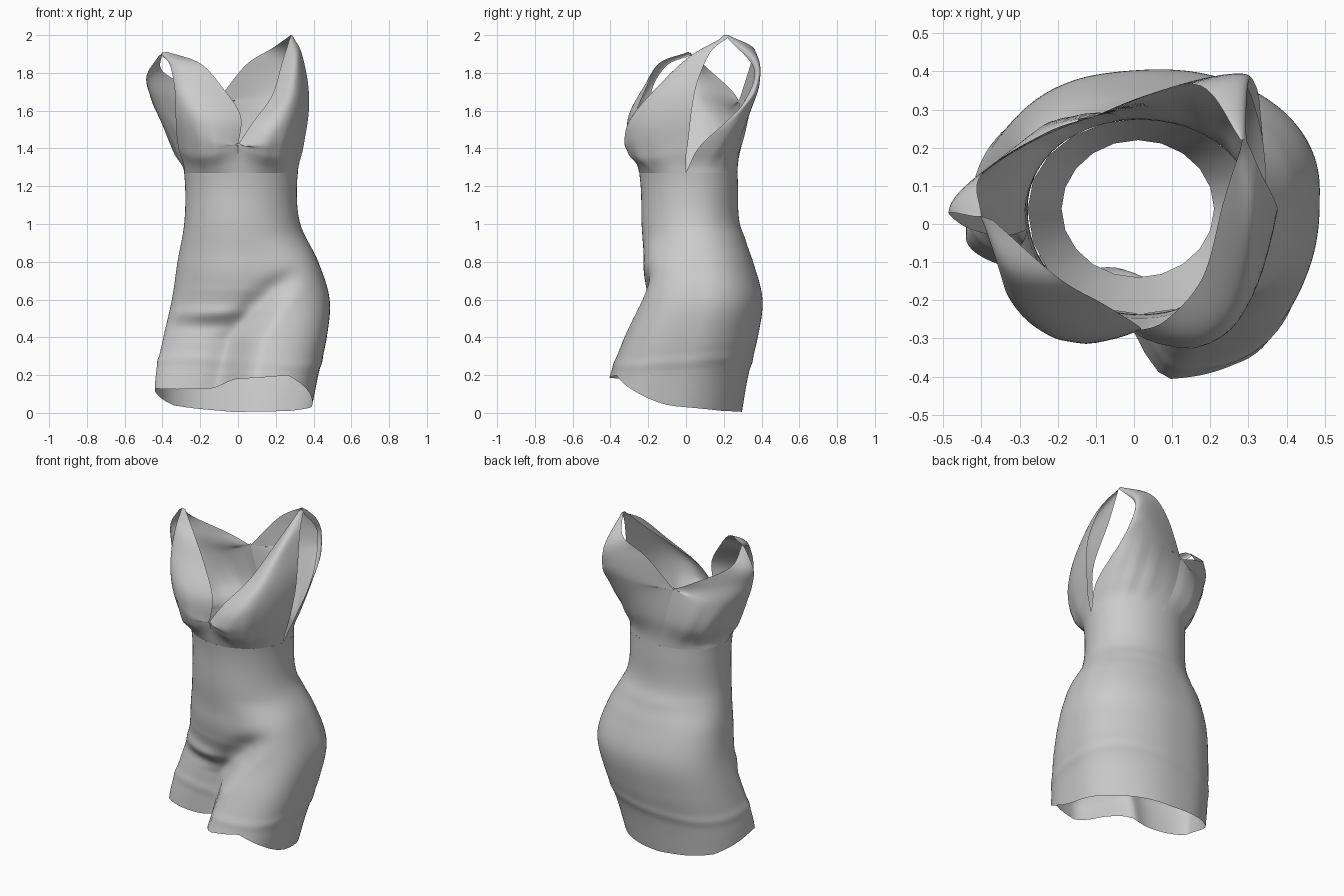
import bpy
import math
from mathutils import Vector

cube = bpy.data.objects.get("Cube")
if cube:
    bpy.data.objects.remove(cube, do_unlink=True)

fabric = bpy.data.materials.new("grey_fabric")
fabric.use_nodes = True
GREY = (0.6, 0.6, 0.6, 1)
fabric.diffuse_color = GREY
fabric.node_tree.nodes["Principled BSDF"].inputs["Base Color"].default_value = GREY


def spline(points, t):
    """Smooth curve through evenly spaced points, t from 0 to 1."""
    last = len(points) - 1
    i = min(int(t * last), last - 1)
    f = t * last - i
    b, c = Vector(points[i]), Vector(points[i + 1])
    a = Vector(points[i - 1]) if i > 0 else b * 2 - c
    d = Vector(points[i + 2]) if i + 2 <= last else c * 2 - b
    return b + (c - a) * f / 2 + (a * 2 - b * 5 + c * 4 - d) * f * f / 2 \
        + (b * 3 - a - c * 3 + d) * f ** 3 / 2


def table(keys, x):
    """Linear lookup in a list of (key, value) pairs."""
    if x <= keys[0][0]:
        return keys[0][1]
    for (k, v), (k2, v2) in zip(keys, keys[1:]):
        if x <= k2:
            return v + (v2 - v) * (x - k) / (k2 - k)
    return keys[-1][1]


def smooth(low, high, x):
    f = max(0, min(1, (x - low) / (high - low)))
    return f * f * (3 - 2 * f)


def bump(x, centre, width):
    return math.exp(-((x - centre) / width) ** 2)


def sheet(name, rows, closed=False):
    """Mesh surface from equal rows of points."""
    n = len(rows[0])
    faces = []
    for r in range(len(rows) - 1):
        for c in range(n if closed else n - 1):
            e = (c + 1) % n
            faces.append((r * n + c, r * n + e, (r + 1) * n + e, (r + 1) * n + c))
    mesh = bpy.data.meshes.new(name)
    mesh.from_pydata([p for row in rows for p in row], [], faces)
    mesh.update()
    mesh.materials.append(fabric)
    obj = bpy.data.objects.new(name, mesh)
    bpy.context.collection.objects.link(obj)
    bpy.ops.object.select_all(action="DESELECT")
    obj.select_set(True)
    bpy.context.view_layer.objects.active = obj
    bpy.ops.object.shade_smooth_by_angle(angle=math.radians(60))
    return obj


# Skirt: extents at even heights from hem to underbust: right, left, front, back
OUTLINE = [
    (-.445, .385, -.46, .295), (-.435, .425, -.405, .33), (-.395, .47, -.33, .38),
    (-.35, .485, -.25, .405), (-.32, .425, -.225, .355), (-.285, .33, -.235, .285),
    (-.28, .312, -.24, .275), (-.3, .335, -.265, .272),
]
TOP = 1.27
# Hem height around the body, in degrees from the left side towards the back
HEM = [(0, .035), (45, .01), (90, .005), (135, .04), (180, .13), (225, .125),
       (255, .13), (270, .18), (300, .2), (330, .12), (360, .035)]
# Edge of the raised thigh, and depth of the other leg, by height
CREASE = [(.1, -.08), (.4, -.01), (.55, .1), (.78, .32)]
REAR_LEG = [(.1, -.15), (.4, -.14), (.5, -.165), (.65, -.21), (.8, -.225)]


def skirt_point(angle, t):
    hem = table(HEM, math.degrees(angle) % 360)
    z = hem + (TOP - hem) * t
    x0, x1, y0, y1 = spline(OUTLINE, z / 1.4)
    cx, cy = (x0 + x1) / 2, (y0 + y1) / 2 + .02
    c, s = math.cos(angle), math.sin(angle)
    low = 1 - smooth(.75, .95, z)
    # The thigh is boxier in front, the other hip boxier behind
    power = 2.05 + low * (.85 * smooth(-.2, .3, c) if s < 0 else .4 * smooth(0, .4, -c))
    x = cx + (x1 - x0) / 2 * math.copysign(abs(c) ** (2 / power), c)
    side = math.copysign(abs(s) ** (2 / power), s)
    y = cy + side * ((y1 - cy) if s > 0 else (cy - y0))
    if s < 0 and z < .85:
        # Rear leg sits behind the raised thigh
        rear = cy + side * (cy - table(REAR_LEG, z))
        edge = table(CREASE, z)
        thigh = smooth(edge - .05, edge + .16, x)
        fade = 1 - smooth(.65, .85, z)
        dip = .025 * bump(x, edge - .03, .08) * fade * -side
        y += ((rear - y) * (1 - thigh) + dip) * fade
        # Cloth folds across the lap
        lap = (1 - smooth(edge - .2, edge + .03, x)) * -side
        y += lap * (.02 * bump(z, .455, .04) - .018 * bump(z, .53, .035))
    # Shallow cloth folds round the thighs and back waist
    fold = .005 * bump(z, .27 + .02 * math.sin(angle * 2), .025)
    fold += .005 * bump(z, .93, .04) * max(0, s)
    return Vector((x + c * fold, y + s * fold, z))


SIDES, RINGS = 128, 72
ANGLES = [math.tau * i / SIDES for i in range(SIDES)]
sheet("skirt", [[skirt_point(a, r / RINGS) for a in ANGLES]
                for r in range(RINGS + 1)], closed=True)


def lining_point(angle, f):
    """Inner waistband narrowing downwards to an open oval."""
    p = skirt_point(angle, .86)
    inner = Vector((.01 + .2 * math.cos(angle), .04 + .18 * math.sin(angle)))
    p.xy = p.xy.lerp(inner, f)
    p.z -= .2 * f
    return p


sheet("waist_lining", [[lining_point(math.tau * i / 20, f) for i in range(20)]
                       for f in (0, 1)], closed=True)


def seam_point(p):
    """Nearest matching point on the underbust seam."""
    return skirt_point(math.atan2((p.y - .01) / .26, (p.x - .01) / .31), 1)


def panel(name, inner, middle, outer):
    """Bodice panel spanned across three upward curves, gathered at the seam."""
    rows, across = [], 16
    for r in range(41):
        t = r / 40
        a, m, b = (spline(k, t) for k in (inner, middle, outer))
        row = []
        for i in range(across + 1):
            f = i / across
            p = a * (2 * f - 1) * (f - 1) + m * 4 * f * (1 - f) + b * f * (2 * f - 1)
            out = Vector((p.x, p.y, 0)).normalized()
            wave = math.sin(f * 26) * math.sin(math.pi * f) * smooth(0, .1, t)
            p += out * .005 * wave * (1 - smooth(.1, .55, t))
            p.xy = p.xy.lerp(seam_point(p).xy, 1 - smooth(-.05, .16, t) if r else 1)
            row.append(p)
        rows.append(row)
    return sheet(name, rows)


# Shared centre lines; the repeated last point makes a crisp V
FRONT = [(0, -.262, TOP), (0, -.28, 1.42), (0, -.28, 1.42)]
BACK = [(0, .272, TOP), (-.06, .29, 1.46), (-.11, .28, 1.65), (-.11, .28, 1.65)]
LEFT_SEAM, RIGHT_SEAM = (.32, -.02, TOP), (-.29, -.03, TOP)
LEFT_PEAK, RIGHT_PEAK = (.285, .22, 2), (-.4, .02, 1.905)

panel("left_cup",
      FRONT + [(.08, -.255, 1.54), (.18, -.14, 1.68), (.235, .06, 1.86), (.28, .2, 2)],
      [(.21, -.21, TOP), (.21, -.265, 1.36), (.23, -.29, 1.46), (.26, -.265, 1.57),
       (.29, -.17, 1.7), (.3, .01, 1.88), LEFT_PEAK],
      [LEFT_SEAM, (.35, .01, 1.43), (.375, .03, 1.6),
       (.37, .06, 1.75), (.335, .13, 1.91), (.295, .22, 1.985)])

panel("right_cup",
      FRONT + [(.015, -.27, 1.57), (-.08, -.21, 1.72), (-.2, -.14, 1.85),
               (-.37, .01, 1.91)],
      [(-.19, -.21, TOP), (-.18, -.27, 1.37), (-.19, -.3, 1.48), (-.2, -.295, 1.59),
       (-.25, -.22, 1.73), (-.31, -.13, 1.855), RIGHT_PEAK],
      [RIGHT_SEAM, (-.32, -.1, 1.43), (-.33, -.17, 1.57),
       (-.335, -.18, 1.71), (-.36, -.1, 1.84), (-.4, .02, 1.89)])

panel("left_back",
      BACK + [(.04, .34, 1.84), (.18, .36, 1.93), (.28, .22, 2)],
      [(.23, .19, TOP), (.22, .28, 1.45), (.22, .35, 1.62),
       (.26, .39, 1.75), (.28, .375, 1.88), LEFT_PEAK],
      [LEFT_SEAM, (.345, .08, 1.42), (.34, .2, 1.53),
       (.315, .31, 1.65), (.29, .36, 1.82), (.295, .22, 1.985)])

panel("right_back",
      BACK + [(-.23, .24, 1.71), (-.4, .13, 1.81), (-.4, .02, 1.91)],
      [(-.2, .2, TOP), (-.27, .22, 1.42), (-.34, .18, 1.56),
       (-.41, .12, 1.68), (-.455, .08, 1.8), RIGHT_PEAK],
      [RIGHT_SEAM, (-.35, -.03, 1.4), (-.41, -.02, 1.55),
       (-.455, 0, 1.66), (-.485, .03, 1.78), (-.42, .02, 1.89)])
